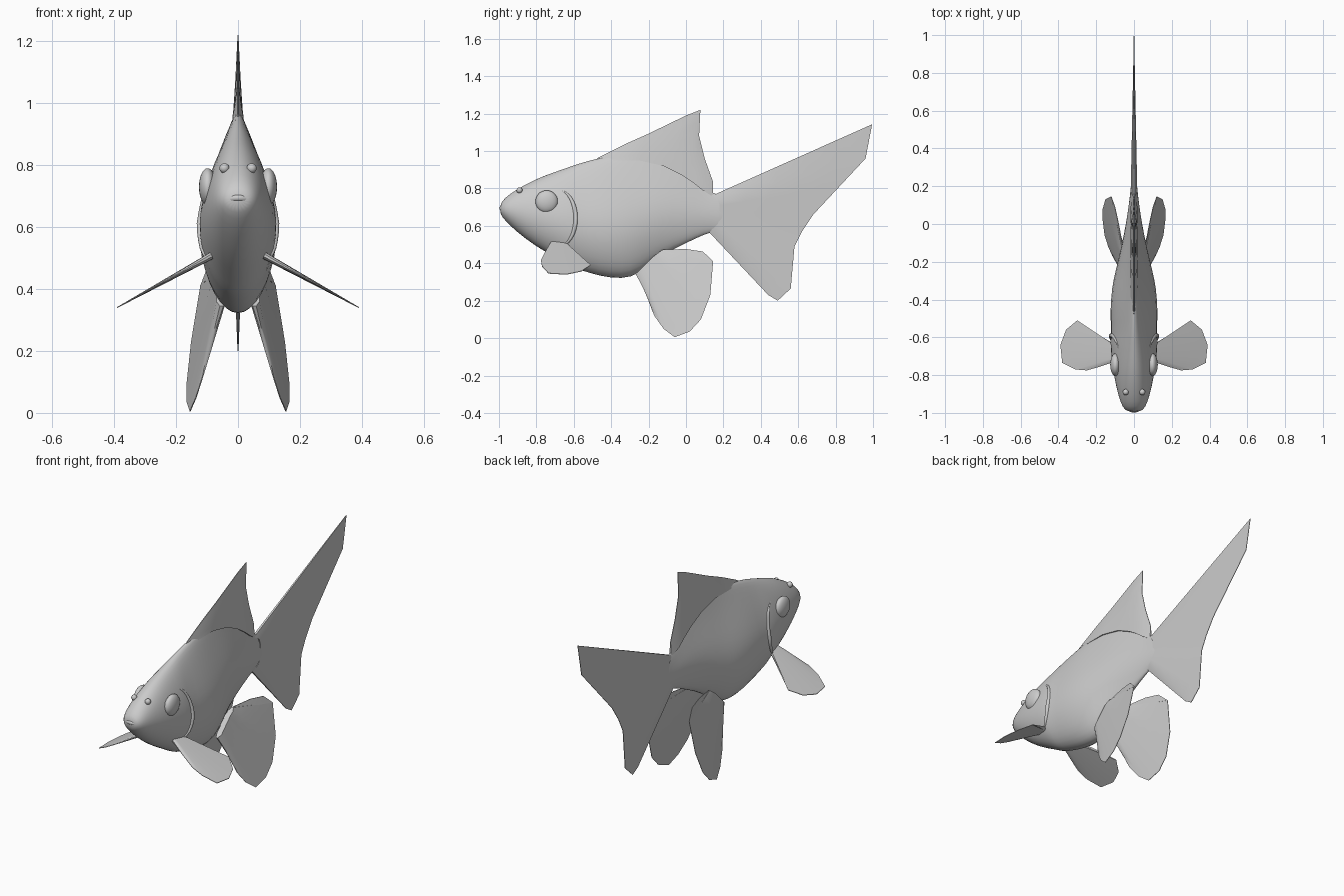
import bpy, bmesh, math
from mathutils import Vector

cube = bpy.data.objects.get("Cube")
if cube:
    bpy.data.objects.remove(cube)

grey = bpy.data.materials.new("plain grey")
grey.use_nodes = True
colour = (0.6, 0.6, 0.6, 1)
grey.diffuse_color = colour
grey.node_tree.nodes["Principled BSDF"].inputs["Base Color"].default_value = colour


def finish(obj, mirror=False, subdiv=0, angle=40):
    """Material, modifiers and smooth shading shared by every part."""
    obj.data.materials.append(grey)
    if mirror:
        obj.modifiers.new("Mirror", 'MIRROR')
    if subdiv:
        mod = obj.modifiers.new("Subdivision", 'SUBSURF')
        mod.levels = mod.render_levels = subdiv
    bpy.ops.object.select_all(action='DESELECT')
    obj.select_set(True)
    bpy.context.view_layer.objects.active = obj
    bpy.ops.object.shade_smooth_by_angle(angle=math.radians(angle))
    return obj


def make(name, bm, **options):
    bmesh.ops.recalc_face_normals(bm, faces=bm.faces)
    mesh = bpy.data.meshes.new(name)
    bm.to_mesh(mesh)
    bm.free()
    obj = bpy.data.objects.new(name, mesh)
    bpy.context.collection.objects.link(obj)
    return finish(obj, **options)


# Body stations: y, top z, bottom z, half width, narrowing towards the back ridge
STATIONS = [
    (-0.995, 0.715, 0.665, 0.035, 0.0), (-0.97, 0.75, 0.63, 0.062, 0.0),
    (-0.91, 0.795, 0.57, 0.085, 0.05), (-0.8, 0.855, 0.485, 0.112, 0.2),
    (-0.7, 0.892, 0.43, 0.126, 0.35), (-0.62, 0.92, 0.38, 0.134, 0.45),
    (-0.58, 0.935, 0.365, 0.128, 0.5), (-0.46, 0.97, 0.325, 0.137, 0.65),
    (-0.34, 0.99, 0.31, 0.128, 0.8), (-0.25, 0.99, 0.335, 0.107, 0.85),
    (-0.14, 0.97, 0.435, 0.077, 0.85), (0.0, 0.9, 0.505, 0.046, 0.8),
    (0.1, 0.8, 0.555, 0.03, 0.6), (0.16, 0.765, 0.57, 0.021, 0.3),
    (0.26, 0.76, 0.57, 0.012, 0.2)]


def section(station, t):
    """Right-left position and height on a body ring at angle t."""
    y, top, low, width, ridge = station
    s = (1 - math.cos(t)) / 2
    x = width * math.sin(t) * (1 - ridge * max(0, s - 0.42) / 0.58)
    return x, low + (top - low) * s


def body_width(y, z):
    """Half width of the body at a place on its flank."""
    for a, b in zip(STATIONS, STATIONS[1:]):
        if a[0] <= y <= b[0]:
            f = (y - a[0]) / (b[0] - a[0])
            st = [p + (q - p) * f for p, q in zip(a, b)]
            s = min(1, max(0, (z - st[2]) / (st[1] - st[2])))
            return section(st, math.acos(1 - 2 * s))[0]
    return 0


bm = bmesh.new()
SIDES = 20
rings = []
for st in STATIONS:
    ring = []
    for i in range(SIDES):
        x, z = section(st, 2 * math.pi * i / SIDES)
        ring.append(bm.verts.new((x, st[0], z)))
    rings.append(ring)
for a, b in zip(rings, rings[1:]):
    for i in range(SIDES):
        j = (i + 1) % SIDES
        bm.faces.new((a[i], a[j], b[j], b[i]))
bm.faces.new(rings[0])
bm.faces.new(rings[-1])
make("body", bm, subdiv=1, angle=80)


def fin(name, root, edge, place, thick, mirror=False, rows=5):
    """Wedge between a root chain and an outer edge chain, thinning outwards."""
    bm = bmesh.new()
    n = len(root)
    sheets = []
    for side in (1, -1):
        sheet = []
        for i, (r, e) in enumerate(zip(root, edge)):
            col = []
            for k in range(rows + 1):
                f = k / rows
                u, v = (p + (q - p) * f for p, q in zip(r, e))
                t = thick * (1 - f) * (0.3 if i in (0, n - 1) else 1) + 0.0015
                col.append(bm.verts.new(place(u, v, side * t)))
            sheet.append(col)
        sheets.append(sheet)
        for a, b in zip(sheet, sheet[1:]):
            for k in range(rows):
                bm.faces.new((a[k], b[k], b[k + 1], a[k + 1]))
    # Close the rim between the two sheets
    rims = []
    for s in sheets:
        rims.append(s[0] + [c[-1] for c in s[1:]] + s[-1][-2::-1]
                    + [c[0] for c in s[-2:0:-1]])
    p, q = rims
    for i in range(len(p)):
        j = (i + 1) % len(p)
        bm.faces.new((p[i], p[j], q[j], q[i]))
    return make(name, bm, mirror=mirror)


def upright(u, v, off):
    return (off, u, v)


fin("dorsal_fin",
    [(-0.5, 0.93), (-0.38, 0.95), (-0.25, 0.95), (-0.12, 0.92), (-0.02, 0.87),
     (0.04, 0.83), (0.09, 0.79), (0.145, 0.755)],
    [(-0.47, 0.965), (-0.33, 1.035), (-0.2, 1.093), (0.0, 1.19), (0.077, 1.22),
     (0.07, 1.08), (0.1, 0.96), (0.143, 0.84)], upright, 0.017)

fin("tail_fin",
    [(0.14, 0.762), (0.17, 0.74), (0.18, 0.71), (0.18, 0.68), (0.18, 0.66),
     (0.18, 0.64), (0.17, 0.61), (0.15, 0.59), (0.12, 0.57)],
    [(0.995, 1.143), (0.96, 0.96), (0.82, 0.81), (0.68, 0.66), (0.62, 0.57),
     (0.58, 0.49), (0.56, 0.265), (0.49, 0.2), (0.44, 0.23)], upright, 0.016)

fin("pelvic_fins",
    [(-0.27, 0.345), (-0.25, 0.36), (-0.23, 0.38), (-0.21, 0.4), (-0.19, 0.42),
     (-0.17, 0.44), (-0.15, 0.455), (-0.13, 0.47)],
    [(-0.22, 0.25), (-0.17, 0.12), (-0.12, 0.05), (-0.06, 0.005), (0.02, 0.035),
     (0.08, 0.1), (0.13, 0.23), (0.145, 0.41)],
    lambda u, v, off: (0.167 + 0.191 * u - 0.181 * v + off, u, v),
    0.014, mirror=True)
# Upper rear lobe closing the pelvic outline
fin("pelvic_fin_rear_lobes",
    [(-0.13, 0.47), (-0.04, 0.448), (0.05, 0.428), (0.145, 0.41)],
    [(-0.12, 0.473), (0.0, 0.476), (0.09, 0.463), (0.145, 0.411)],
    lambda u, v, off: (0.167 + 0.191 * u - 0.181 * v + off, u, v),
    0.002, mirror=True)

fin("pectoral_fins",
    [(0.075, -0.72), (0.075, -0.71), (0.075, -0.7), (0.075, -0.69), (0.075, -0.68),
     (0.075, -0.67), (0.075, -0.66), (0.075, -0.65)],
    [(0.18, -0.755), (0.25, -0.775), (0.31, -0.77), (0.38, -0.735), (0.39, -0.64),
     (0.36, -0.56), (0.3, -0.51), (0.2, -0.585)],
    lambda u, v, off: (u, v, 0.5 - 0.55 * (u - 0.1) + off), 0.012, mirror=True)


def ball(name, centre, size):
    bm = bmesh.new()
    bmesh.ops.create_uvsphere(bm, u_segments=24, v_segments=14, radius=1)
    for v in bm.verts:
        v.co = Vector(centre) + v.co * Vector(size)
    make(name, bm, mirror=True, angle=60)


ball("eyes", (0.098, -0.745, 0.73), (0.028, 0.06, 0.06))
ball("nostrils", (0.044, -0.89, 0.79), (0.016, 0.016, 0.016))


def tube(name, points, radii, mirror=False):
    """Soft ridge swept along a path, closed by tapered ends."""
    data = bpy.data.curves.new(name, 'CURVE')
    data.dimensions = '3D'
    data.bevel_depth = 1
    data.bevel_resolution = 2
    spline = data.splines.new('POLY')
    spline.points.add(len(points) - 1)
    for p, co, r in zip(spline.points, points, radii):
        p.co = (*co, 1)
        p.radius = r
    obj = bpy.data.objects.new(name, data)
    bpy.context.collection.objects.link(obj)
    bpy.ops.object.select_all(action='DESELECT')
    obj.select_set(True)
    bpy.context.view_layer.objects.active = obj
    bpy.ops.object.convert(target='MESH')
    finish(bpy.context.object, mirror=mirror, angle=60)


# Gill cover rims follow the flank in a backward bulging arc
gill, gill_r = [], []
for i in range(17):
    a = math.pi * (i / 16 - 0.5)
    y, z = -0.68 + 0.09 * math.cos(a), 0.64 + 0.15 * math.sin(a)
    gill.append((body_width(y, z) - 0.005, y, z))
    gill_r.append(0.001 + 0.011 * math.cos(a))
tube("gill_rims", gill, gill_r, mirror=True)

# Downturned lips wrapped round the snout
for name, drop, wide, back in (("upper_lip", 0, 0.06, 0), ("lower_lip", 0.027, 0.05, 0.012)):
    pts, rad = [], []
    for i in range(17):
        f = i / 8 - 1
        pts.append((wide * f, -0.988 + back + 0.045 * f * f, 0.694 - drop - 0.035 * abs(f) ** 2.5))
        rad.append(0.004 + 0.007 * (1 - f * f))
    tube(name, pts, rad)
